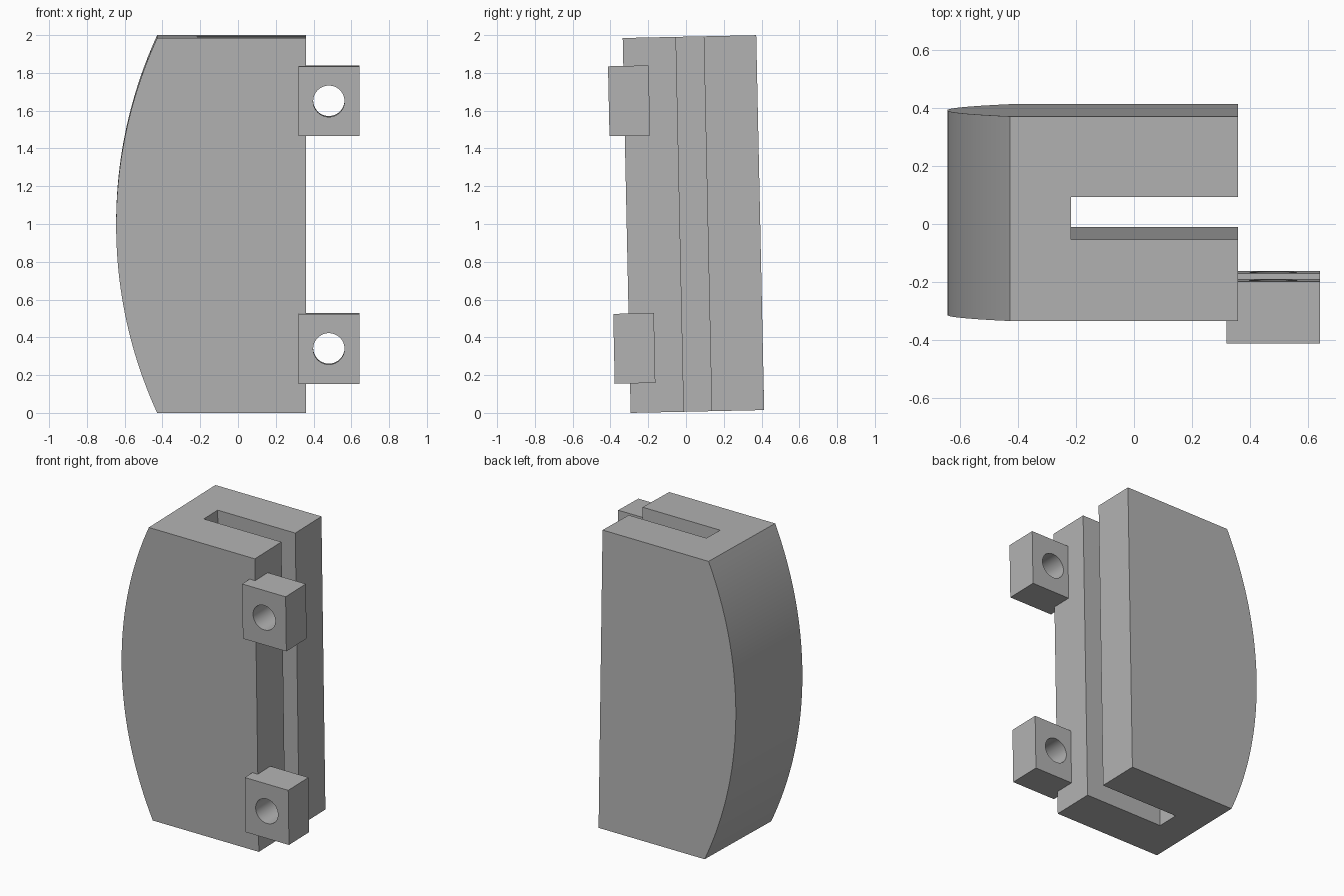
import bpy, bmesh, math
from mathutils import Matrix

if "Cube" in bpy.data.objects:
    bpy.data.objects.remove(bpy.data.objects["Cube"], do_unlink=True)

TILT = 0.0212
HEIGHT, DEPTH = 1.985, 0.707
RIGHT, CORNER, BULGE = 0.36, -0.428, 0.217
# The whole model leans back about its lower front edge
LEAN = Matrix.Translation((0, -0.293, 0)) @ Matrix.Rotation(TILT, 4, "X")

grey = bpy.data.materials.new("plain grey")
grey.use_nodes = True
colour = (0.45, 0.45, 0.45, 1)
grey.diffuse_color = colour
grey.node_tree.nodes["Principled BSDF"].inputs["Base Color"].default_value = colour


def prism(name, outline, y0, y1):
    """Extrude an x-z outline from y0 to y1."""
    bm = bmesh.new()
    face = bm.faces.new([bm.verts.new((x, y0, z)) for x, z in outline])
    new = bmesh.ops.extrude_face_region(bm, geom=[face])["geom"]
    bmesh.ops.translate(bm, vec=(0, y1 - y0, 0),
                        verts=[v for v in new if isinstance(v, bmesh.types.BMVert)])
    bmesh.ops.recalc_face_normals(bm, faces=bm.faces)
    mesh = bpy.data.meshes.new(name)
    bm.to_mesh(mesh)
    bm.free()
    mesh.materials.append(grey)
    obj = bpy.data.objects.new(name, mesh)
    bpy.context.collection.objects.link(obj)
    obj.matrix_world = LEAN
    return obj


def rectangle(x0, x1, z0, z1):
    return [(x0, z0), (x1, z0), (x1, z1), (x0, z1)]


def circle(x, z, r, n=48):
    return [(x + r * math.cos(i * math.tau / n), z + r * math.sin(i * math.tau / n))
            for i in range(n)]


def cut(obj, cutter):
    """Subtract the cutter, then smooth the curved walls."""
    cutter.hide_render = True
    mod = obj.modifiers.new("cut", "BOOLEAN")
    mod.operation, mod.solver, mod.object = "DIFFERENCE", "EXACT", cutter
    bpy.ops.object.select_all(action="DESELECT")
    obj.select_set(True)
    bpy.context.view_layer.objects.active = obj
    bpy.ops.object.modifier_apply(modifier=mod.name)
    bpy.data.objects.remove(cutter, do_unlink=True)
    bpy.ops.object.shade_smooth_by_angle(angle=math.radians(30))


# Body: straight right side, bowed left side, open slot along the height
half = HEIGHT / 2
radius = (half ** 2 + BULGE ** 2) / (2 * BULGE)
sweep = math.asin(half / radius)
centre = CORNER - BULGE + radius
steps = 48
bow = []
for i in range(steps + 1):
    a = sweep * (1 - 2 * i / steps)
    bow.append((centre - radius * math.cos(a), half + radius * math.sin(a)))
body = prism("body", [(RIGHT, 0), (RIGHT, HEIGHT)] + bow, 0, DEPTH)
cut(body, prism("slot_cutter", rectangle(-0.217, 0.5, -0.1, HEIGHT + 0.1), 0.282, 0.429))

# Mounting lugs, each with a round hole from front to back
for name, low in (("lower_lug", 0.156), ("upper_lug", 1.467)):
    lug = prism(name, rectangle(0.32, 0.643, low, low + 0.37), -0.081, 0.134)
    cut(lug, prism("hole_cutter", circle(0.481, low + 0.185, 0.083), -0.2, 0.3))
